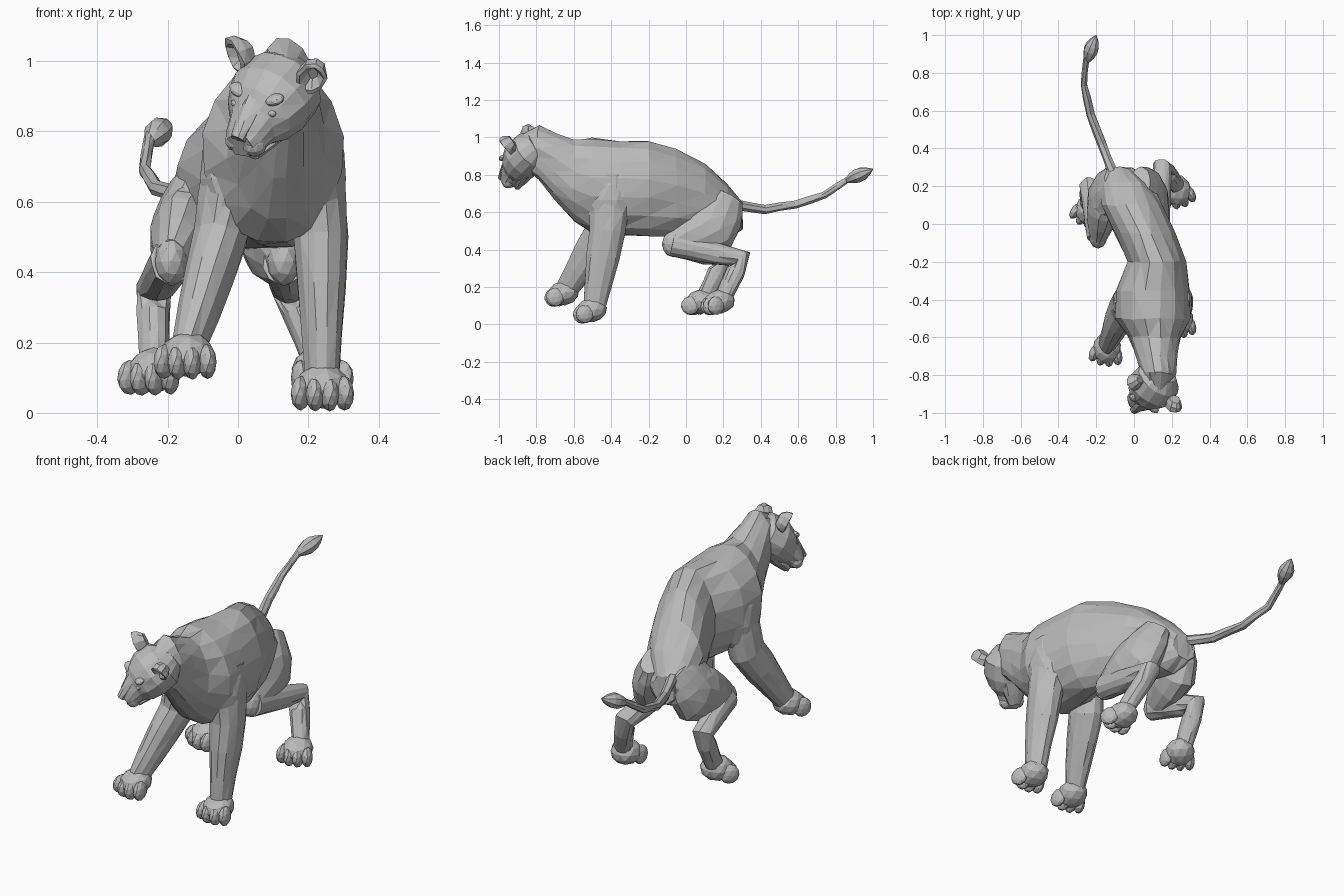
import bpy, bmesh, math, random
from mathutils import Vector, Matrix

random.seed(4)
if "Cube" in bpy.data.objects:
    bpy.data.objects.remove(bpy.data.objects["Cube"])

shade = .5
grey = bpy.data.materials.new("stone grey")
grey.use_nodes = True
grey.diffuse_color = (shade, shade, shade, 1)
grey.node_tree.nodes["Principled BSDF"].inputs["Base Color"].default_value = grey.diffuse_color


def finish(name, bm, matrix):
    """Turn a bmesh into a faceted grey object."""
    bm.transform(matrix)
    bmesh.ops.triangulate(bm, faces=bm.faces[:])
    bmesh.ops.recalc_face_normals(bm, faces=bm.faces[:])
    mesh = bpy.data.meshes.new(name)
    bm.to_mesh(mesh)
    bm.free()
    mesh.materials.append(grey)
    bpy.context.collection.objects.link(bpy.data.objects.new(name, mesh))


def loft(name, sections, sides=12, axis=None, matrix=Matrix(), jitter=.003):
    """Skin elliptical rings (centre, half width, half depth), slightly chiselled."""
    bm = bmesh.new()
    centres = [Vector(section[0]) for section in sections]
    last = len(sections) - 1
    rings = []
    for i, (_, width, depth) in enumerate(sections):
        tangent = axis or centres[min(i + 1, last)] - centres[max(i - 1, 0)]
        across = tangent.cross(Vector((1, 0, 0))).normalized()
        sideways = across.cross(tangent).normalized()
        ring = []
        for k in range(sides):
            angle = math.tau * (k + .5) / sides
            point = centres[i] + sideways * width * math.cos(angle) + across * depth * math.sin(angle)
            chisel = Vector([random.uniform(-jitter, jitter) for _ in "xyz"])
            ring.append(bm.verts.new(point + chisel))
        rings.append(ring)
    for ring, following in zip(rings, rings[1:]):
        for k in range(sides):
            j = (k + 1) % sides
            bm.faces.new((ring[k], ring[j], following[j], following[k]))
    bm.faces.new(rings[0])
    bm.faces.new(rings[-1])
    finish(name, bm, matrix)


def limb(name, joints, start, end, bulge=0, depth=1, steps=3, sides=12, matrix=Matrix()):
    """Taper along joints from start to end radius, swelling by bulge midway."""
    joints = [Vector(joint) for joint in joints]
    total = steps * (len(joints) - 1)
    sections = []
    for i in range(total + 1):
        span = min(i // steps, len(joints) - 2)
        centre = joints[span].lerp(joints[span + 1], i / steps - span)
        t = i / total
        radius = start + (end - start) * t + bulge * math.sin(math.pi * t)
        sections.append((centre, radius, radius * depth))
    loft(name, sections, sides, matrix=matrix, jitter=min(.003, end / 2))


def blob(name, location, size, matrix=Matrix(), turn=Matrix()):
    """Faceted ellipsoid."""
    bm = bmesh.new()
    bmesh.ops.create_icosphere(bm, subdivisions=2, radius=1)
    finish(name, bm, matrix @ Matrix.Translation(location) @ turn @ Matrix.Diagonal((*size, 1)))


def paw(name, location, yaw):
    """Broad foot with four fanned toes, facing -y before turning."""
    matrix = Matrix.Translation(location) @ Matrix.Rotation(yaw, 4, "Z") @ Matrix.Rotation(.15, 4, "X")
    blob(name + "_pad", (0, .01, .005), (.075, .085, .065), matrix)
    for i in range(4):
        fan = i - 1.5
        blob(f"{name}_toe_{i + 1}", (fan * .041, abs(fan) * .015 - .05, -.01),
             (.027, .05, .05), matrix, Matrix.Rotation(fan * .16, 4, "Z"))


# Torso and neck: upright rings given by y, centre z, half height, centre x, half width
outline = [(-.9, .93, .07, .12, .06), (-.79, .92, .145, .13, .09), (-.7, .85, .18, .12, .11),
           (-.6, .77, .22, .11, .14), (-.5, .74, .26, .1, .2), (-.35, .73, .255, .1, .2),
           (-.2, .725, .26, .12, .155), (-.05, .7, .24, .06, .16), (.1, .66, .2, -.01, .16),
           (.22, .6, .15, -.05, .14), (.3, .58, .07, -.08, .07)]
loft("torso", [((x, y, z), width, height) for y, z, height, x, width in outline],
     sides=16, axis=Vector((0, 1, 0)), jitter=.006)

# Front legs, each striding differently, under heavy shoulders
for label, shoulder, elbow, wrist, yaw in (
        ("right", (0, -.4, .8), (-.05, -.44, .5), (-.145, -.64, .18), -.15),
        ("left", (.21, -.4, .8), (.235, -.42, .5), (.24, -.49, .09), 0)):
    limb(label + "_front_leg", (shoulder, elbow, wrist), .085, .047, bulge=.013, depth=1.28)
    blob(label + "_shoulder", Vector(shoulder).lerp(Vector(elbow), .45), (.09, .13, .18))
    paw(label + "_front_paw", Vector(wrist) + Vector((0, -.025, -.02)), yaw)

# Hind legs: heavy thigh folding to the knee, then shin bending at the hock down to the foot
for label, hip, thigh, knee, hock, foot, back, yaw in (
        ("right", -.1, -.15, -.19, -.24, -.24, .2, -.4),
        ("left", .03, .09, .13, .15, .23, .3, .25)):
    knee_joint = (knee, -.07, .43)
    limb(label + "_thigh", ((hip, .22, .68), (thigh, .14, .52), knee_joint),
         .06, .045, bulge=.043, depth=1.55)
    blob(label + "_knee", knee_joint, (.048, .06, .07))
    limb(label + "_lower_leg", (knee_joint, (hock, back, .35), (foot, back - .1, .14)),
         .06, .042, depth=1.1)
    paw(label + "_hind_paw", (foot, back - .13, .115), yaw)

# Tail and tuft
limb("tail", ((-.11, .27, .64), (-.17, .42, .615), (-.23, .58, .64), (-.265, .74, .69),
              (-.25, .89, .79)), .028, .016, steps=2, sides=7)
limb("tail_tuft", ((-.25, .86, .77), (-.2, 1, .83)), .014, .002, bulge=.032, steps=5, sides=8)

# Head frame: turned to the right and lowered
left = Vector((.86, -.48, -.24)).normalized()
ahead = Vector((-.45, -.68, -.58))
ahead = (ahead - left * ahead.dot(left)).normalized()
up = ahead.cross(left)
head = Matrix.Translation((.11, -.85, .91)) @ Matrix((left, -ahead, up)).transposed().to_4x4()

# Skull rings given by distance ahead, centre z, half width, half height
skull = [(-.1, 0, .07, .07), (-.04, 0, .125, .11), (.04, 0, .13, .115), (.1, -.01, .105, .095),
         (.135, -.02, .075, .07), (.185, -.035, .06, .053), (.21, -.04, .045, .038)]
loft("skull_and_muzzle", [((0, -reach, z), width, height) for reach, z, width, height in skull],
     sides=14, axis=Vector((0, 1, 0)), matrix=head)
limb("lower_jaw", ((0, 0, -.07), (0, -.17, -.1)), .07, .03, bulge=.01, depth=.5, matrix=head)
limb("nose_bridge", ((0, -.08, .065), (0, -.22, -.01)), .036, .024, depth=.7, sides=8, matrix=head)

for side, label in ((1, "left"), (-1, "right")):
    blob(label + "_cheek", (side * .03, -.18, -.05), (.034, .036, .034), head)
    blob(label + "_brow", (side * .055, -.095, .06), (.036, .025, .016), head,
         Matrix.Rotation(side * -.3, 4, "Y"))
    blob(label + "_eye", (side * .06, -.12, .03), (.015, .012, .011), head)
    # Cupped ear: outer shell, rim, then hollow, opening forward and outward
    ear = head @ Matrix.Translation((side * .124, .01, .09)) @ \
        Matrix.Rotation(side * .4, 4, "Z") @ Matrix.Rotation(side * .45, 4, "Y")
    cup = ((.04, .025), (.015, .04), (-.012, .043), (-.014, .034), (.012, .015))
    loft(label + "_ear", [((0, y, 0), radius, radius * 1.35) for y, radius in cup],
         sides=9, axis=Vector((0, 1, 0)), matrix=ear)
